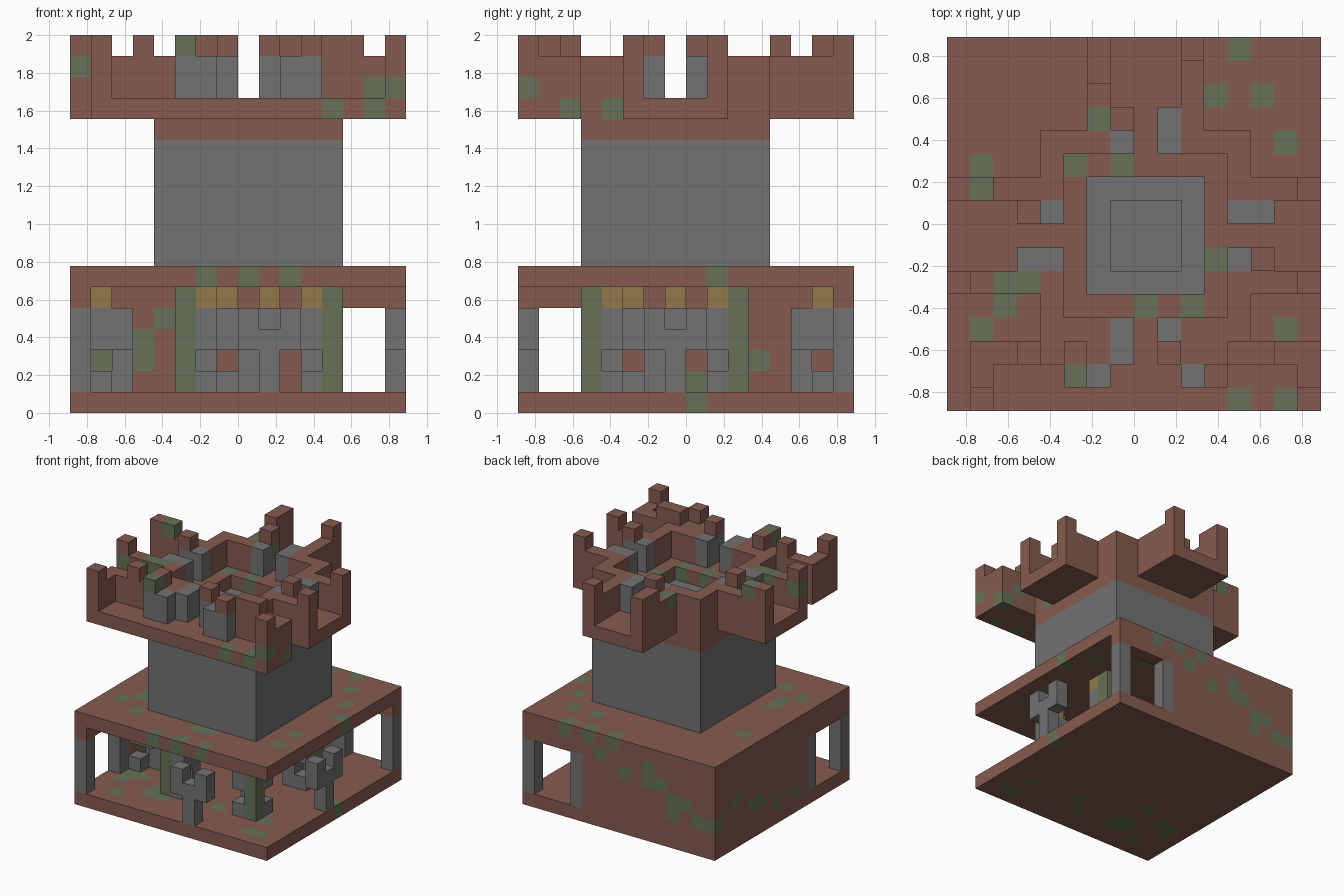
import bpy, bmesh, random
from mathutils import Vector

if "Cube" in bpy.data.objects:
    bpy.data.objects.remove(bpy.data.objects["Cube"])

random.seed(4)
U = 2 / 18                      # edge of one block
SIZE = 16                       # blocks along each side of the base


def material(name, colour):
    m = bpy.data.materials.new(name)
    m.use_nodes = True
    m.diffuse_color = (*colour, 1)
    bsdf = m.node_tree.nodes["Principled BSDF"]
    bsdf.inputs["Base Color"].default_value = (*colour, 1)
    bsdf.inputs["Roughness"].default_value = 0.9
    return m


MATERIALS = [material("brick", (0.24, 0.105, 0.08)),
             material("stone", (0.17, 0.17, 0.17)),
             material("moss", (0.13, 0.165, 0.095)),
             material("lamp_glow", (0.29, 0.19, 0.07))]
BRICK, STONE, MOSS, GLOW = range(len(MATERIALS))
blocks = {}                     # cell -> (part, material)


def span(v):
    return range(*v) if isinstance(v, tuple) else (v,)


def fill(part, mat, xs, ys, zs):
    for x in span(xs):
        for y in span(ys):
            for z in span(zs):
                blocks[x, y, z] = (part, mat)


def clear(xs, ys, zs):
    for x in span(xs):
        for y in span(ys):
            for z in span(zs):
                blocks.pop((x, y, z), None)


def paint(cells):
    for c in cells:
        if c in blocks:
            blocks[c] = (blocks[c][0], MOSS)


def turned(x, y):
    """The four quarter turns of a cell about the middle of the hall."""
    for _ in range(4):
        yield x, y
        x, y = SIZE - 1 - y, x - 2


FULL = (0, SIZE)
END = SIZE - 1
ROOM = (1, 5)

# Base slab, hall roof and the two solid walls with open corners
fill("base_slab", BRICK, FULL, FULL, 0)
fill("hall_roof", BRICK, FULL, FULL, 6)
fill("back_wall", BRICK, FULL, END, (1, 6))
fill("left_wall", BRICK, 0, FULL, (1, 6))
clear((12, END), END, ROOM)
clear(0, (1, 4), ROOM)
for cell in ((0, 0), (0, 4), (11, END), (END, END)):
    fill("stone_post", STONE, *cell, ROOM)

# Mossy hall columns with stone collars and lamps
for x, y in turned(5, 3):
    fill("hall_column", MOSS, x, y, (1, 6))
for x, y in turned(6, 4):
    fill("column_core", STONE, x, y, ROOM)
for start in ((6, 3), (11, 3)):
    for x, y in turned(*start):
        fill("column_collar", STONE, x, y, 1)
        fill("column_collar", STONE, x, y, (3, 5))
        fill("lamp", GLOW, x, y, 5)

# Forked stone stands on the four sides of the hall
for dx in (-1, 0, 1):
    for x, y in turned(9 + dx, 0):
        fill("forked_stand", STONE, x, y, (3, 5) if dx else (1, 4))

# Wall sconces
for x, y in ((1, 5), (1, 7), (7, 14), (9, 14)):
    fill("wall_sconce", STONE, x, y, 1)
    fill("wall_sconce", STONE, x, y, (3, 5))
    fill("lamp", GLOW, x, y, 5)

# Tower shaft
TX, TY = (4, 13), (3, 12)
fill("tower_shaft", STONE, TX, TY, (7, 13))
fill("tower_crown", BRICK, TX, TY, (13, 17))

# Projecting platforms: left, right, back and the wide front balcony
DECK = 14
WALL = (15, 17)
TOP = 17
for xs in ((0, 4), (13, SIZE)):
    fill("side_platform", BRICK, xs, (5, 10), DECK)
    for y in (5, 9):
        fill("side_parapet", BRICK, xs, y, WALL)
fill("back_platform", BRICK, (6, 11), (12, SIZE), DECK)
for x in (6, 10):
    fill("back_parapet", BRICK, x, (12, SIZE), WALL)
fill("front_balcony", BRICK, (1, SIZE), (0, 3), DECK)
fill("front_parapet", BRICK, (1, SIZE), 2, WALL)
for x in (1, END):
    fill("front_parapet", BRICK, x, (0, 2), WALL)

# Sunken tower floor and the gateways to each platform
clear((5, 12), (4, 11), WALL)
clear((6, 11), (5, 10), DECK)
fill("sunken_floor", STONE, (6, 11), (5, 10), 13)
clear((7, 10), (6, 9), (12, 14))
clear((7, 10), 2, WALL)
for y in (3, 11):
    clear(8, y, WALL)
for x in (4, 12):
    clear(x, 7, WALL)

# Stone gate posts, some with brick caps
for x in (7, 9):
    for y in (2, 3, 11, 12):
        fill("gate_post", STONE, x, y, WALL)
for y in (6, 8):
    for x in (3, 4, 12, 13):
        fill("gate_post", STONE, x, y, WALL)
for x in (5, 6, 10, 11):
    fill("balcony_post", STONE, x, 1, WALL)
for x, y in ((7, 12), (13, 6), (3, 8), (9, 2), (11, 1), (5, 1)):
    fill("post_cap", BRICK, x, y, TOP)

# Merlons
for x, y in ((0, 5), (0, 9), (1, 9), (END, 5), (END, 9), (6, END), (6, 14),
             (10, END), (1, 0), (END, 0), (3, 2), (5, 2), (12, 2), (13, 2)):
    fill("merlon", BRICK, x, y, TOP)

# Moss on whatever block is highest at these spots
for x, y in ((12, 15), (11, 13), (13, 13), (14, 11), (1, 10), (1, 9), (5, 10),
             (6, 12), (7, 10), (11, 6), (8, 4), (10, 4), (2, 5), (3, 5),
             (2, 4), (12, 0), (14, 0), (5, 1)):
    paint([(x, y, max(z for a, b, z in blocks if (a, b) == (x, y)))])

# Vine running down the back wall and round the left wall
paint((x, END, z) for x, z in ((0, 2), (1, 2), (2, 3), (3, 2), (3, 3), (4, 4),
      (5, 5), (5, 4), (7, 4), (8, 6), (9, 5), (10, 6), (12, 6)))
paint((0, y, z) for y, z in ((13, 3), (11, 2), (10, 2), (8, 1), (6, 1)))

# Moss on the front and right faces
paint((x, 0, 6) for x in (6, 8, 10))
paint([(END, 9, 6), (END, 8, 0), (0, 5, 16), (12, 0, 14), (14, 2, 15),
       (END, 0, 15), (14, 0, 14), (END, 2, 14), (12, 4, 14), (7, 12, 16)])

# Scattered moss on the floor slab and the covered part of the roof
for z in (0, 6):
    for _ in range(16):
        paint([(random.randint(1, 14), random.randint(1, 5), z)])

# Build each part from the exposed faces of its blocks
AXES = [Vector(a) for a in ((1, 0, 0), (0, 1, 0), (0, 0, 1))]


def build(part):
    bm = bmesh.new()
    for cell, (name, mat) in blocks.items():
        if name != part:
            continue
        middle = Vector(cell) + Vector((0.5, 0.5, 0.5))
        for i in range(3):
            for sign in (-1, 1):
                n = AXES[i] * sign
                if tuple(int(c) for c in Vector(cell) + n) in blocks:
                    continue
                a, b = AXES[(i + 1) % 3], AXES[(i + 2) % 3] * sign
                corners = [middle + (n + a * s + b * t) / 2
                           for s, t in ((-1, -1), (1, -1), (1, 1), (-1, 1))]
                half = Vector((SIZE / 2, SIZE / 2, 0))
                f = bm.faces.new([bm.verts.new((c - half) * U) for c in corners])
                f.material_index = mat
    bmesh.ops.remove_doubles(bm, verts=bm.verts[:], dist=U / 100)
    bmesh.ops.dissolve_limit(bm, angle_limit=0.01, verts=bm.verts[:],
                             edges=bm.edges[:], delimit={'MATERIAL'})
    mesh = bpy.data.meshes.new(part)
    for m in MATERIALS:
        mesh.materials.append(m)
    bm.to_mesh(mesh)
    bm.free()
    bpy.context.collection.objects.link(bpy.data.objects.new(part, mesh))


for part in sorted({name for name, mat in blocks.values()}):
    build(part)
